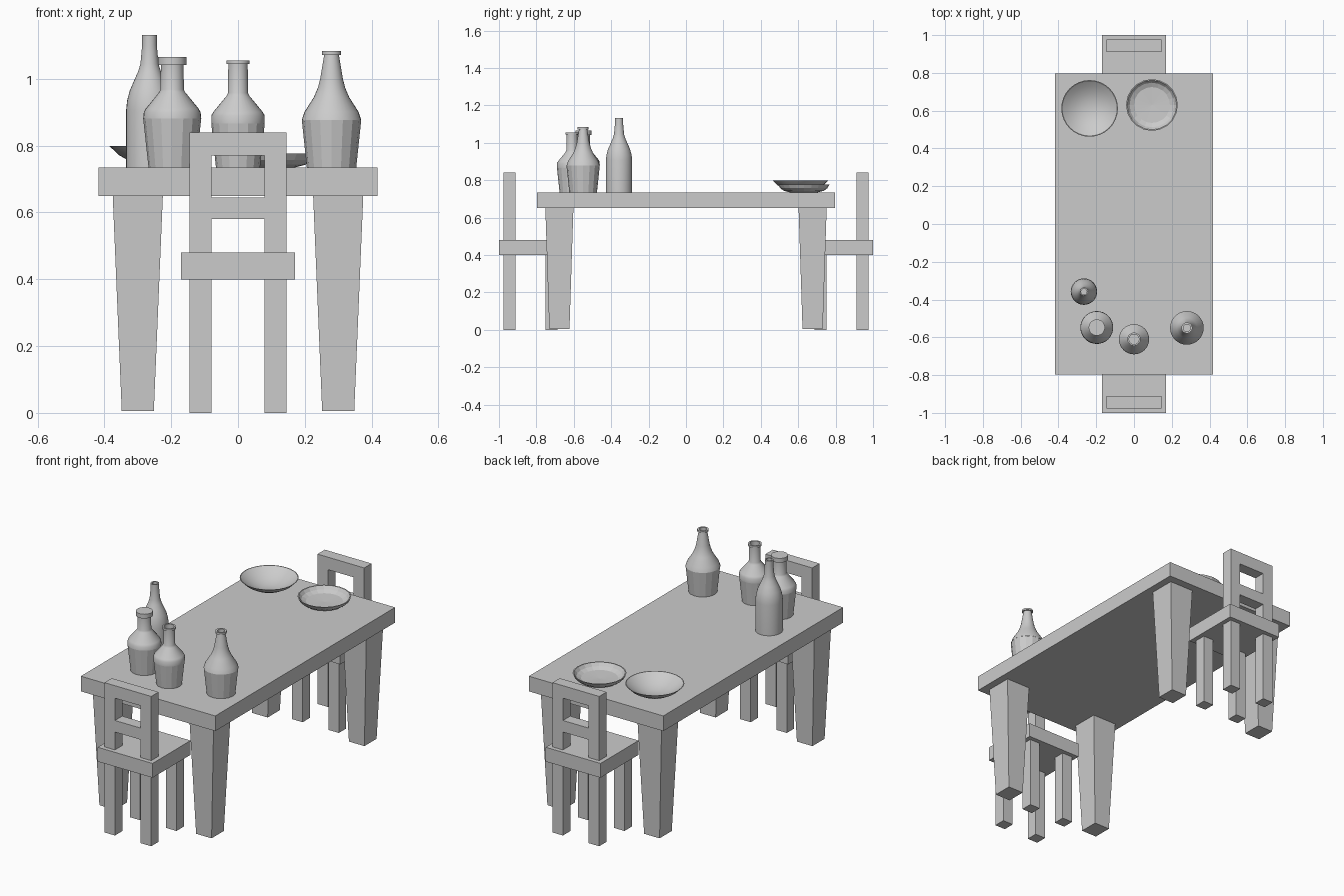
import bpy, bmesh, math


def finish(name, bm, smooth=None):
    bmesh.ops.recalc_face_normals(bm, faces=bm.faces)
    mesh = bpy.data.meshes.new(name)
    bm.to_mesh(mesh)
    bm.free()
    ob = bpy.data.objects.new(name, mesh)
    bpy.context.collection.objects.link(ob)
    if smooth:
        bpy.ops.object.select_all(action='DESELECT')
        ob.select_set(True)
        bpy.context.view_layer.objects.active = ob
        bpy.ops.object.shade_smooth_by_angle(angle=math.radians(smooth))
    return ob


def box(name, x0, x1, y0, y1, z0, z1):
    bm = bmesh.new()
    bmesh.ops.create_cube(bm, size=1)
    for v in bm.verts:
        v.co = (x1 if v.co.x > 0 else x0, y1 if v.co.y > 0 else y0, z1 if v.co.z > 0 else z0)
    return finish(name, bm)


def lathe(name, x, y, profile, sides, smooth=None):
    """Spin (radius, z) points around the vertical axis at x, y."""
    bm = bmesh.new()
    vs = [bm.verts.new((r, 0, z)) for r, z in profile]
    es = [bm.edges.new(p) for p in zip(vs, vs[1:])]
    bmesh.ops.spin(bm, geom=vs + es, cent=(0, 0, 0), axis=(0, 0, 1),
                   angle=math.tau, steps=sides, use_duplicate=False)
    bmesh.ops.remove_doubles(bm, verts=bm.verts, dist=1e-5)
    ob = finish(name, bm, smooth)
    ob.location = (x, y, 0)
    return ob


# Table: slab top and four tapered legs
box("table_top", -0.417, 0.417, -0.797, 0.797, 0.65, 0.735)
for sx in (-1, 1):
    for sy in (-1, 1):
        leg = box("table_leg", -1, 1, -1, 1, 0.005, 0.65)
        for v in leg.data.vertices:
            hx, hy = (0.075, 0.075) if v.co.z > 0.3 else (0.048, 0.054)
            v.co.x = sx * 0.3 + v.co.x * hx
            v.co.y = sy * 0.677 + v.co.y * hy

# Chairs: one at each end, mirrored in y
for s, end in ((1, "front"), (-1, "back")):
    def part(name, x0, x1, y0, y1, z0, z1):
        box(f"{end}_chair_{name}", x0, x1, *sorted((s * y0, s * y1)), z0, z1)
    part("seat", -0.17, 0.17, -1.0, -0.663, 0.4, 0.48)
    for x in (-0.145, 0.08):
        part("rear_leg", x, x + 0.065, -0.976, -0.911, 0, 0.4)
        part("inner_leg", x, x + 0.065, -0.752, -0.687, 0, 0.4)
        part("back_post", x, x + 0.065, -0.976, -0.911, 0.48, 0.84)
    part("top_rail", -0.08, 0.08, -0.976, -0.911, 0.77, 0.84)
    part("middle_rail", -0.08, 0.08, -0.976, -0.911, 0.58, 0.645)

T = 0.735

# Tall smooth bottle with an open neck
lathe("tall_bottle", -0.265, -0.358, [
    (0, T), (0.07, T), (0.07, 0.905), (0.067, 0.935), (0.059, 0.965), (0.046, 0.995),
    (0.034, 1.022), (0.027, 1.045), (0.022, 1.1), (0.022, 1.131), (0.015, 1.131),
    (0.015, 1.05), (0, 1.05)], 32, 35)

# Stoppered jug: faceted body, round shoulder, neck and stopper
lathe("jug_body", -0.197, -0.548, [(0, T), (0.071, T), (0.087, 0.882)], 16)
lathe("jug_neck", -0.197, -0.548, [
    (0.087, 0.882), (0.085, 0.9), (0.079, 0.911), (0.039, 0.96), (0.035, 0.968), (0.034, 1.042)], 32, 35)
lathe("jug_stopper", -0.197, -0.548, [
    (0, 1.042), (0.043, 1.042), (0.043, 1.066), (0, 1.066)], 32, 35)

# Middle bottle with open lip
lathe("middle_bottle_body", 0, -0.61, [(0, T), (0.066, T), (0.08, 0.866)], 16)
lathe("middle_bottle_neck", 0, -0.61, [
    (0.08, 0.866), (0.08, 0.89), (0.074, 0.901), (0.035, 0.948), (0.03, 0.958), (0.029, 1.044),
    (0.035, 1.044), (0.035, 1.055), (0.026, 1.055), (0.026, 0.96), (0, 0.96)], 32, 35)

# Decanter with concave shoulder
lathe("decanter_body", 0.28, -0.55, [(0, T), (0.074, T), (0.089, 0.877)], 16)
lathe("decanter_neck", 0.28, -0.55, [
    (0.089, 0.877), (0.081, 0.901), (0.053, 0.945), (0.041, 0.973), (0.034, 1.0), (0.022, 1.072),
    (0.029, 1.072), (0.029, 1.083), (0.019, 1.083), (0.019, 1.02), (0, 1.02)], 32, 35)

# Wide smooth bowl and shallow faceted dish
lathe("wide_bowl", -0.235, 0.612, [
    (0, T), (0.04, T), (0.085, 0.751), (0.122, 0.772), (0.15, 0.799),
    (0.146, 0.799), (0.118, 0.777), (0.08, 0.757), (0.038, 0.743), (0, 0.742)], 32, 35)
lathe("shallow_dish", 0.095, 0.63, [
    (0, T), (0.075, T), (0.107, 0.743), (0.126, 0.757), (0.137, 0.776),
    (0.131, 0.776), (0.118, 0.759), (0.095, 0.748), (0, 0.744)], 20)
